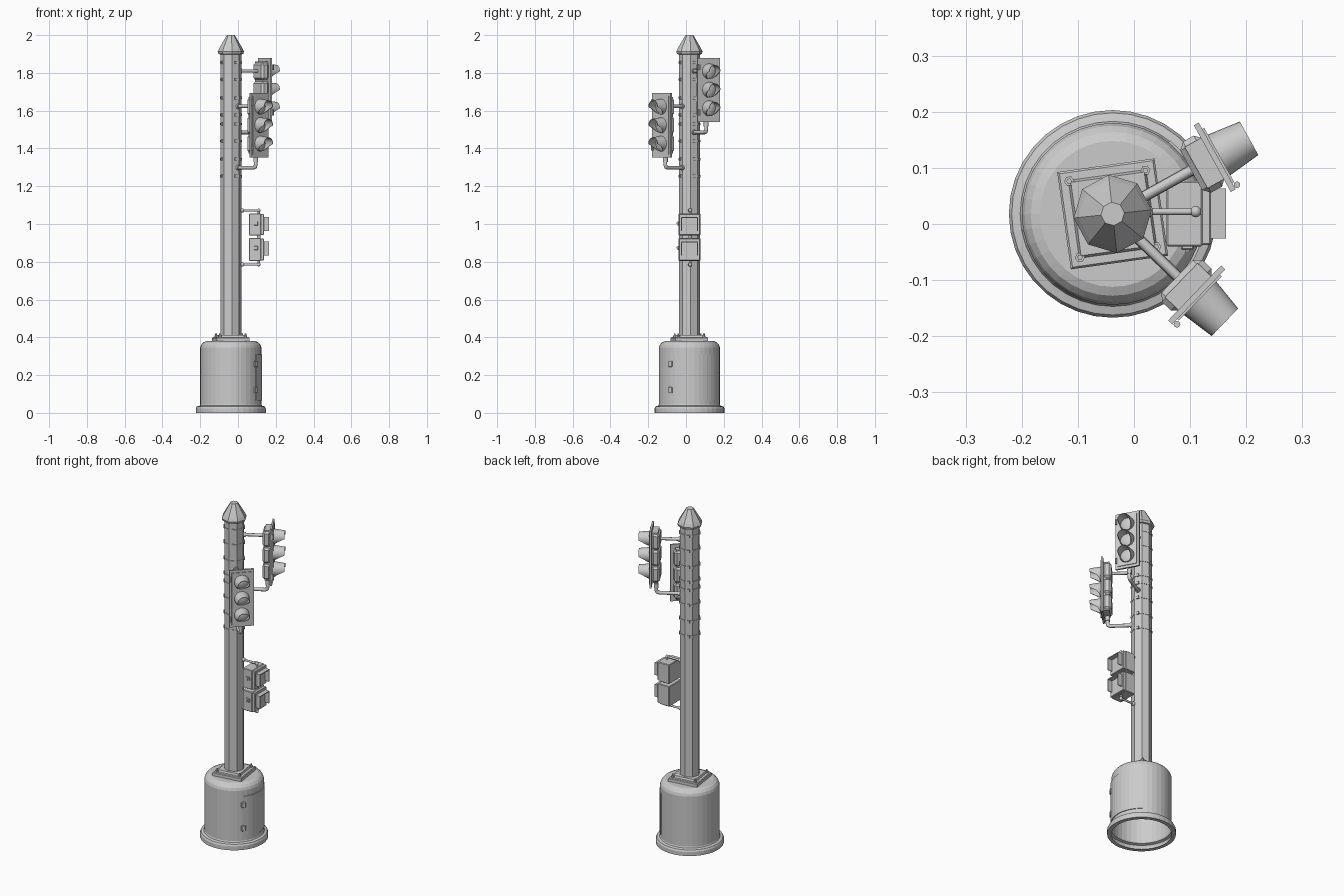
import bpy, bmesh, math
from mathutils import Matrix, Vector

if "Cube" in bpy.data.objects:
    bpy.data.objects.remove(bpy.data.objects["Cube"])

AXIS = Vector((-0.038, 0.018, 0))          # pole centre line
grey = bpy.data.materials.new("grey_paint")
grey.diffuse_color = (0.6, 0.6, 0.6, 1)
grey.use_nodes = True
grey.node_tree.nodes["Principled BSDF"].inputs["Base Color"].default_value = grey.diffuse_color


def frame(deg, z=0):
    """Local frame at the pole: x points outward at the given angle."""
    return Matrix.Translation(AXIS + Vector((0, 0, z))) @ Matrix.Rotation(math.radians(deg), 4, 'Z')


def finish(name, bm, mat, smooth=False):
    bmesh.ops.recalc_face_normals(bm, faces=bm.faces)
    me = bpy.data.meshes.new(name)
    bm.to_mesh(me)
    bm.free()
    me.materials.append(grey)
    ob = bpy.data.objects.new(name, me)
    ob.matrix_world = mat
    bpy.context.collection.objects.link(ob)
    if smooth:
        bpy.ops.object.select_all(action='DESELECT')
        ob.select_set(True)
        bpy.context.view_layer.objects.active = ob
        bpy.ops.object.shade_smooth_by_angle(angle=math.radians(35))
    return ob


def box(name, mat, lo, hi, bevel=0.0):
    bm = bmesh.new()
    lo, hi = Vector(lo), Vector(hi)
    bmesh.ops.create_cube(bm, size=1, matrix=Matrix.Translation((lo + hi) / 2) @ Matrix.Diagonal((*(hi - lo), 1)))
    if bevel:
        bmesh.ops.bevel(bm, geom=bm.edges[:], offset=bevel, segments=1, affect='EDGES')
    return finish(name, bm, mat)


def lathe(name, mat, profile, n, caps=True, smooth=False):
    """Spin (radius, z) points around z; caps close first and last rings."""
    bm = bmesh.new()
    rings = [[bm.verts.new((r * math.cos(2 * math.pi * i / n), r * math.sin(2 * math.pi * i / n), z))
              for i in range(n)] for r, z in profile]
    for a, b in zip(rings, rings[1:]):
        for i in range(n):
            j = (i + 1) % n
            bm.faces.new((a[i], a[j], b[j], b[i]))
    if caps:
        bm.faces.new(rings[0][::-1])
    bm.faces.new(rings[-1])
    return finish(name, bm, mat, smooth)


def pipe(name, mat, points, r, n=12):
    """Round pipe along points with ball joints at inner corners."""
    bm = bmesh.new()
    pts = [Vector(p) for p in points]
    for a, b in zip(pts, pts[1:]):
        d = b - a
        m = Matrix.Translation((a + b) / 2) @ d.to_track_quat('Z', 'Y').to_matrix().to_4x4()
        bmesh.ops.create_cone(bm, cap_ends=True, segments=n, radius1=r, radius2=r, depth=d.length, matrix=m)
    for p in pts[1:-1]:
        bmesh.ops.create_uvsphere(bm, u_segments=n, v_segments=8, radius=r, matrix=Matrix.Translation(p))
    return finish(name, bm, mat, True)


def ball(name, mat, p, r):
    bm = bmesh.new()
    bmesh.ops.create_uvsphere(bm, u_segments=12, v_segments=8, radius=r, matrix=Matrix.Translation(p))
    return finish(name, bm, mat, True)


def visor(name, mat, z):
    """Tapered hood: full length over the top, cut away towards the bottom."""
    bm = bmesh.new()
    n, x0 = 24, 0.212
    rows = []
    for i in range(n):
        t = 2 * math.pi * i / n
        s = math.sin(t)
        length = 0.066 if s > -0.01 else 0.012 + 0.054 * (1 + s) ** 1.5
        row = []
        for x, r in ((0, 0.042), (length, 0.042 - 0.12 * length), (length, 0.039 - 0.12 * length), (0, 0.038)):
            row.append(bm.verts.new((x0 + x, r * math.cos(t), z + r * s)))
        rows.append(row)
    for i in range(n):
        a, b = rows[i], rows[(i + 1) % n]
        for k in range(3):
            bm.faces.new((a[k], a[k + 1], b[k + 1], b[k]))
    return finish(name, bm, mat, True)


# Round base: hollow underneath, with a foot flange and rounded shoulder
lathe("base_drum", frame(0), [(0.162, 0), (0.185, 0), (0.185, 0.024), (0.180, 0.034), (0.165, 0.038), (0.162, 0.045),
      (0.162, 0.345), (0.157, 0.360), (0.146, 0.373), (0.130, 0.380)], 36, caps=False)

# Curved service door with frame gap and hinges
bm = bmesh.new()
a0, a1, steps = -36, 52, 10
cols = []
for i in range(steps + 1):
    t = math.radians(a0 + (a1 - a0) * i / steps)
    cols.append([bm.verts.new((r * math.cos(t), r * math.sin(t), z))
                 for r, z in ((0.158, 0.066), (0.166, 0.066), (0.166, 0.31), (0.158, 0.31))])
for a, b in zip(cols, cols[1:]):
    for k in range(4):
        bm.faces.new((a[k], b[k], b[(k + 1) % 4], a[(k + 1) % 4]))
bm.faces.new(cols[0])
bm.faces.new(cols[-1][::-1])
finish("service_door", bm, frame(0))
for z in (0.12, 0.26):
    box("door_hinge", frame(-37), (0.155, -0.012, z - 0.016), (0.171, 0.012, z + 0.016), 0.002)

# Square foot plate with bevelled top and four bolts
s2 = math.sqrt(2)
lathe("foot_plate", frame(53), [(0.0875 * s2, 0.375), (0.0875 * s2, 0.397), (0.084 * s2, 0.401), (0.070 * s2, 0.401),
      (0.066 * s2, 0.412)], 4)
for x in (-0.0687, 0.0687):
    for y in (-0.0687, 0.0687):
        m = frame(8) @ Matrix.Translation((x, y, 0))
        lathe("plate_bolt", m, [(0.009, 0.40), (0.009, 0.410), (0.005, 0.410), (0.005, 0.420)], 6)

# Eight-sided pole and pointed cap
lathe("pole", frame(6), [(0.056, 0.40), (0.056, 1.91)], 8)
lathe("pole_cap", frame(6), [(0.058, 1.898), (0.066, 1.900), (0.070, 1.912), (0.062, 1.930), (0.021, 2.0)], 8)


# Traffic light heads
def traffic_light(label, deg, zc):
    m = frame(deg, zc)
    box(label + "_back_plate", m, (0.203, -0.068, -0.17), (0.213, 0.068, 0.17))
    box(label + "_front_frame", m, (0.213, -0.055, -0.155), (0.217, 0.055, 0.155))
    for i in (-1, 0, 1):
        z = 0.098 * i
        box(label + "_housing", m, (0.160, -0.052, z - 0.047), (0.206, 0.052, z + 0.047), 0.012)
        visor(label + "_visor", m, z)
        face = m @ Matrix.Translation((0.214, 0, z)) @ Matrix.Rotation(math.pi / 2, 4, 'Y')
        lathe(label + "_lens", face, [(0.038, 0), (0.036, 0.005), (0.026, 0.010), (0.013, 0.013), (0.003, 0.014)],
              20, smooth=True)
    box(label + "_spine", m, (0.170, -0.042, -0.15), (0.204, 0.042, 0.15))
    # latch barrels on the plate edge
    for z in (-0.12, 0.12):
        pipe(label + "_latch", m, [(0.219, -0.062, z - 0.015), (0.219, -0.062, z + 0.015)], 0.006, 8)
    # bracket arms with pole straps
    pipe(label + "_upper_arm", m, [(0.05, 0, 0.10), (0.165, 0, 0.10)], 0.009)
    pipe(label + "_lower_arm", m, [(0.05, 0, -0.225), (0.168, 0, -0.225), (0.179, 0, -0.221),
                                   (0.183, 0, -0.210), (0.183, 0, -0.165)], 0.010)
    pipe(label + "_arm_collar", m, [(0.183, 0, -0.195), (0.183, 0, -0.168)], 0.013)
    for z in (0.10, -0.225):
        pipe(label + "_arm_flange", m, [(0.05, 0, z), (0.063, 0, z)], 0.014)
        for dz in (-0.045, 0.045):
            h = zc + z + dz
            lathe(label + "_strap", frame(6), [(0.0585, h - 0.006), (0.0585, h + 0.006)], 8)
            # strap buckles on alternate faces
            for k in range(4):
                box(label + "_strap_buckle", frame(28.5 + 90 * k, h), (0.05, -0.006, -0.008), (0.059, 0.006, 0.008))


traffic_light("low_light", -44, 1.523)
traffic_light("high_light", 29, 1.710)

# Pair of crossing signal boxes on the right of the pole
W = Matrix.Identity(4)
for z0, z1 in ((0.94, 1.055), (0.805, 0.925)):
    box("signal_box", W, (0.058, -0.040, z0), (0.122, 0.077, z1), 0.003)
    box("signal_box_door", W, (0.120, -0.037, z0 + 0.003), (0.137, 0.074, z1 - 0.003), 0.002)
    # three-sided hood around the display
    top, low = z1 - 0.018, z1 - 0.092
    box("hood_top", W, (0.134, -0.026, top - 0.005), (0.164, 0.063, top))
    for y in (-0.026, 0.058):
        box("hood_side", W, (0.134, y, low), (0.164, y + 0.005, top))
    box("box_latch", W, (0.084, -0.046, z1 - 0.063), (0.106, -0.038, z1 - 0.041), 0.002)
    box("box_latch_pin", W, (0.091, -0.050, z1 - 0.056), (0.099, -0.045, z1 - 0.048))

# Signal box arms, joints and centre rod
for z, zb in ((1.072, 1.05), (0.785, 0.81)):
    pipe("box_arm", W, [(0.012, 0.022, z), (0.11, 0.022, z)], 0.006)
    pipe("box_arm_drop", W, [(0.11, 0.022, z), (0.11, 0.022, zb)], 0.006)
    ball("arm_end_joint", W, (0.11, 0.022, z), 0.010)
    ball("arm_pole_joint", W, (0.024, 0.022, z), 0.011)
pipe("box_link_rod", W, [(0.11, 0.022, 0.92), (0.11, 0.022, 0.945)], 0.009)
